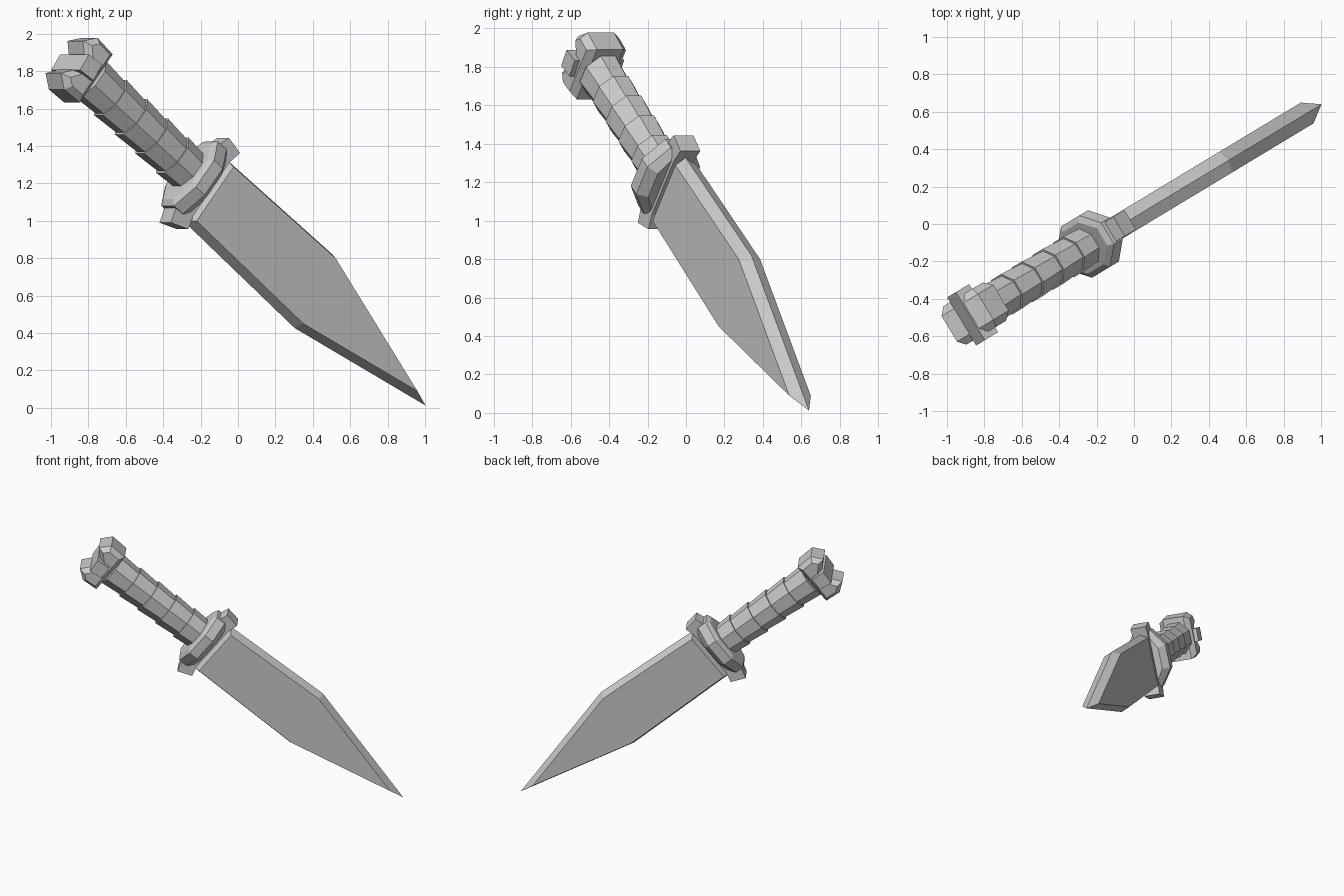
import bpy, bmesh, math
from mathutils import Matrix, Vector

if "Cube" in bpy.data.objects:
    bpy.data.objects.remove(bpy.data.objects["Cube"])

# Knife frame: local x runs to the tip, y across the thickness, z edge to spine
yaw, pitch = math.radians(31.1), math.radians(38.5)
FRAME = (Matrix.Translation((-0.015, 0.026, 1.0)) @ Matrix.Rotation(yaw, 4, 'Z')
         @ Matrix.Rotation(pitch, 4, 'Y'))


def loft(name, rings):
    """Skin closed rings of equal point count and cap both ends."""
    bm = bmesh.new()
    vs = [[bm.verts.new(FRAME @ Vector(p)) for p in r] for r in rings]
    n = len(rings[0])
    for a, b in zip(vs, vs[1:]):
        for i in range(n):
            j = (i + 1) % n
            bm.faces.new((a[i], a[j], b[j], b[i]))
    bm.faces.new(vs[0][::-1])
    bm.faces.new(vs[-1])
    bmesh.ops.recalc_face_normals(bm, faces=bm.faces)
    me = bpy.data.meshes.new(name)
    bm.to_mesh(me)
    bm.free()
    ob = bpy.data.objects.new(name, me)
    bpy.context.collection.objects.link(ob)
    return ob


def grow(pts, d):
    """Mitred outward offset of a clockwise outline."""
    out = []
    for i, p in enumerate(pts):
        p = Vector(p)
        e1 = (p - Vector(pts[i - 1])).normalized()
        e2 = (Vector(pts[(i + 1) % len(pts)]) - p).normalized()
        n1, n2 = Vector((-e1.y, e1.x)), Vector((-e2.y, e2.x))
        out.append(p + (n1 + n2) * d / (1 + n1.dot(n2)))
    return out


def plate(name, outline, layers):
    """Stack of (thickness position, outline offset) layers."""
    return loft(name, [[(p[0], t, p[1]) for p in grow(outline, d)] for t, d in layers])


def octagon(p, ht, hq, q0=0.03):
    k = 1 / math.cos(math.pi / 8)
    ang = [(i + 0.5) * math.pi / 4 for i in range(8)]
    return [(p, ht * k * math.cos(a), q0 + hq * k * math.sin(a)) for a in ang]


# Blade: flat faces with a bevel running round to a central ridge
plate("blade", [(-.218, .195), (.585, .209), (1.427, -.029), (.645, -.19), (-.218, -.175)],
      [(-.065, 0), (0, .028), (.065, 0)])

# Guard: octagonal disc and a forward-curving crossbar
loft("guard_disc", [octagon(-.40, .13, .19, .02), octagon(-.38, .16, .22, .02),
                    octagon(-.31, .16, .22, .02), octagon(-.27, .11, .19, .02)])
plate("guard_crossbar", [(-.36, .23), (-.335, .30), (-.23, .28), (-.25, .2),
                         (-.25, -.16), (-.23, -.24), (-.335, -.28), (-.36, -.2)],
      [(-.06, 0), (.06, 0)])

# Grip: five slightly flared octagonal segments
rings = []
for i in range(5):
    p = -.36 - i * .165
    rings += [octagon(p, .098, .108), octagon(p - .165, .108, .12)]
loft("grip", rings)

# Pommel: chamfered cap with a notch for the cross pin
plate("pommel", [(-1.19, -.14), (-1.31, -.145), (-1.38, -.09), (-1.31, .0),
                 (-1.31, .06), (-1.38, .13), (-1.32, .2), (-1.19, .19)],
      [(-.12, -.03), (-.08, 0), (.08, 0), (.12, -.03)])
pin = []
for t in (-.15, .15):
    pin.append([(-1.285 + .07 * math.cos(a), t, .025 + .07 * math.sin(a))
                for a in [math.radians(50 + 90 * k) for k in range(4)]])
loft("pommel_pin", pin)
